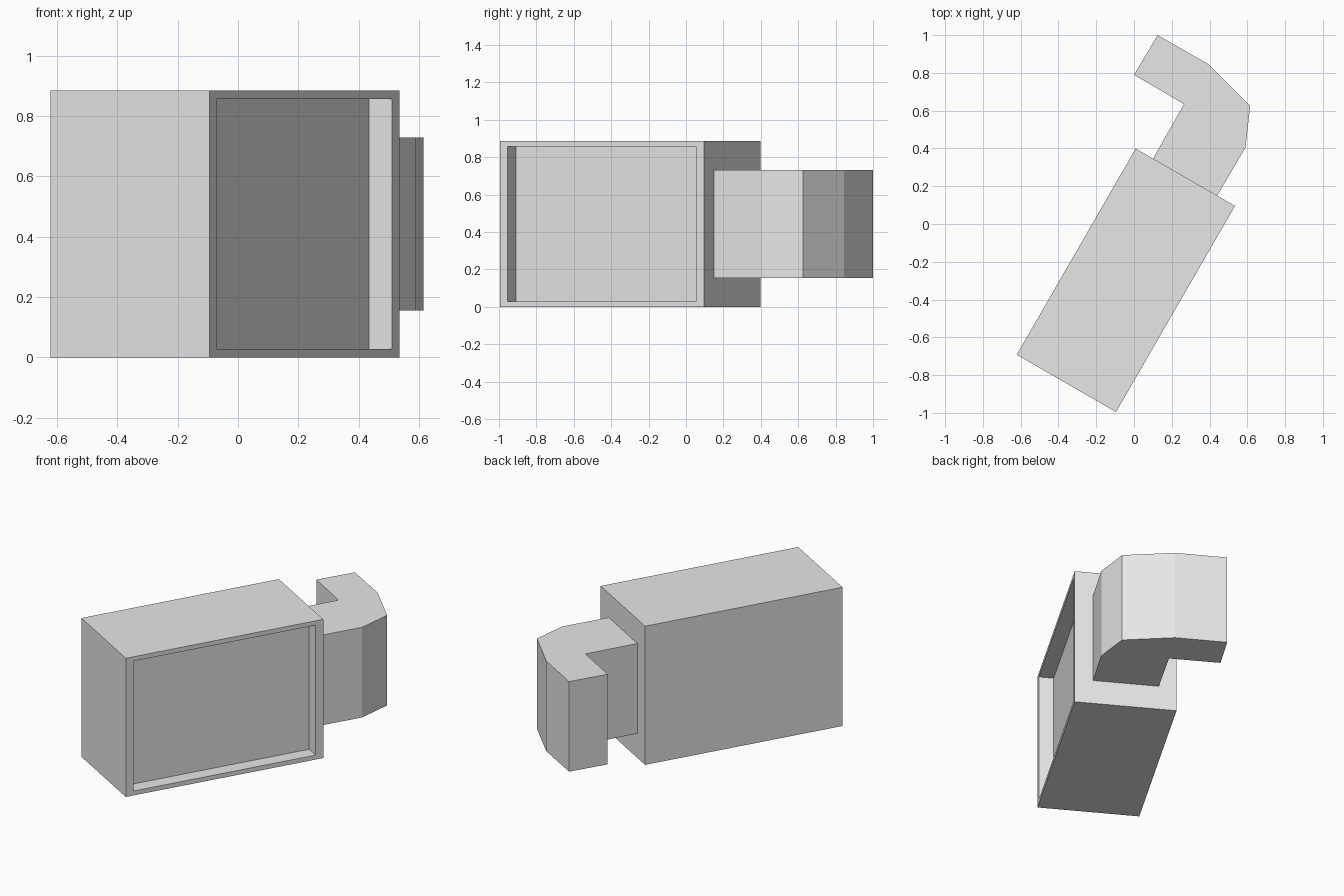
import bpy, bmesh, math
from mathutils import Vector

cube = bpy.data.objects.get("Cube")
if cube:
    bpy.data.objects.remove(cube, do_unlink=True)

grey = bpy.data.materials.new("light_grey")
grey.use_nodes = True
grey.diffuse_color = (0.8, 0.8, 0.8, 1)
grey.node_tree.nodes["Principled BSDF"].inputs["Base Color"].default_value = (0.8, 0.8, 0.8, 1)


def finish(bm, name):
    bmesh.ops.recalc_face_normals(bm, faces=bm.faces)
    mesh = bpy.data.meshes.new(name)
    bm.to_mesh(mesh)
    bm.free()
    mesh.materials.append(grey)
    obj = bpy.data.objects.new(name, mesh)
    bpy.context.collection.objects.link(obj)
    return obj


# Housing: a box with a shallow framed recess in its long side
WIDTH, LENGTH, HEIGHT = 0.607, 1.26, 0.885
RIM, END_RIM, DEPTH = 0.04, 0.06, 0.088
bm = bmesh.new()
bmesh.ops.create_cube(bm, size=1)
bmesh.ops.scale(bm, vec=(WIDTH, LENGTH, HEIGHT), verts=bm.verts)
bm.normal_update()
panel = next(f for f in bm.faces if f.normal.x > 0.9)
bmesh.ops.inset_individual(bm, faces=[panel], thickness=RIM)
stretch = (LENGTH - 2 * END_RIM) / (LENGTH - 2 * RIM)
bmesh.ops.scale(bm, vec=(1, stretch, 1), verts=panel.verts)
floor = bmesh.ops.extrude_discrete_faces(bm, faces=[panel])["faces"][0]
bmesh.ops.translate(bm, vec=(-DEPTH, 0, 0), verts=floor.verts)
housing = finish(bm, "housing")
housing.location = (-0.043, -0.298, HEIGHT / 2)
housing.rotation_euler.z = math.radians(-30)

# Hooked arm: a plan outline raised into a slab, seated on the housing's end
OUTLINE = [(0.125, 1.0), (0.0, 0.79), (0.265, 0.635), (0.10, 0.345),
           (0.44, 0.15), (0.59, 0.405), (0.615, 0.625), (0.395, 0.845)]
bm = bmesh.new()
base = bm.faces.new([bm.verts.new((x, y, 0.155)) for x, y in OUTLINE])
raised = bmesh.ops.extrude_face_region(bm, geom=[base])["geom"]
bmesh.ops.translate(bm, vec=Vector((0, 0, 0.575)),
                    verts=[v for v in raised if isinstance(v, bmesh.types.BMVert)])
finish(bm, "hooked_arm")
